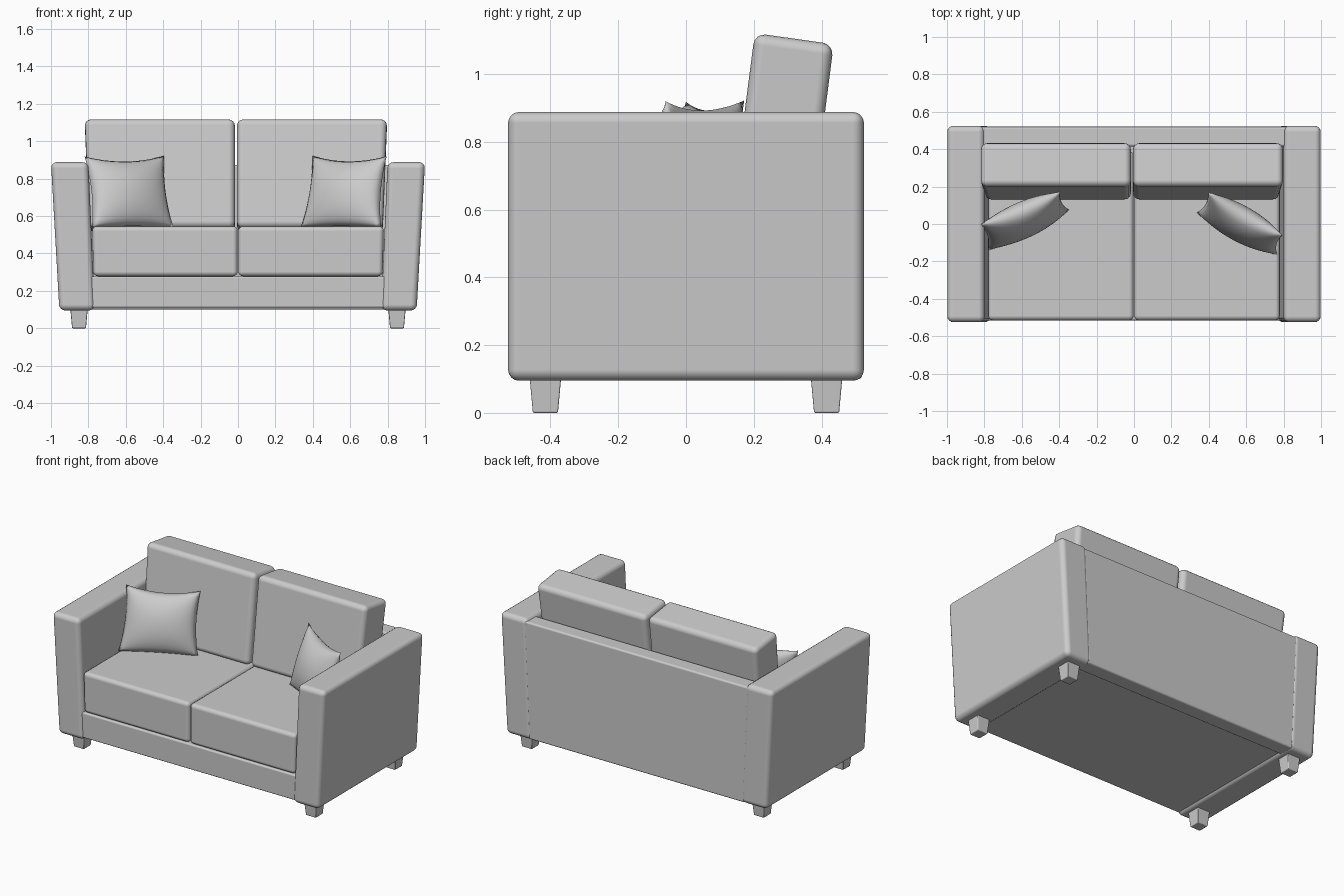
import bpy, bmesh
from mathutils import Vector

if "Cube" in bpy.data.objects:
    bpy.data.objects.remove(bpy.data.objects["Cube"])


def finish(name, bm, bevel=0.0, segments=4):
    bmesh.ops.recalc_face_normals(bm, faces=bm.faces)
    me = bpy.data.meshes.new(name)
    bm.to_mesh(me)
    bm.free()
    ob = bpy.data.objects.new(name, me)
    bpy.context.collection.objects.link(ob)
    for p in me.polygons:
        p.use_smooth = True
    if bevel:
        mod = ob.modifiers.new("soft_edges", 'BEVEL')
        mod.width, mod.segments = bevel, segments
        mod.limit_method = 'NONE'
        mod.harden_normals = True
    return ob


def block(name, bottom, top, bevel):
    """Six-sided block between two rectangles (x0, x1, y0, y1, z_front, z_back)."""
    bm = bmesh.new()
    bmesh.ops.create_cube(bm, size=2)
    for v in bm.verts:
        x0, x1, y0, y1, zf, zb = top if v.co.z > 0 else bottom
        v.co = (x1 if v.co.x > 0 else x0,
                y1 if v.co.y > 0 else y0,
                zb if v.co.y > 0 else zf)
    return finish(name, bm, bevel)


def pillow(name, bl, br, tl, tr, thick=0.085, n=24):
    """Pinched pillow spanned by four corners."""
    bl, br, tl, tr = map(Vector, (bl, br, tl, tr))
    normal = (br - bl).cross(tl - bl).normalized()
    bm = bmesh.new()
    for side in (-1, 1):
        rows = []
        for j in range(n + 1):
            row = []
            for i in range(n + 1):
                u, v = 2 * i / n - 1, 2 * j / n - 1
                # pull the middle of each edge inwards
                a = u * (1 - 0.08 * (1 - v * v))
                b = v * (1 - (0.15 if v > 0 else 0.03) * (1 - u * u))
                s, t = (a + 1) / 2, (b + 1) / 2
                p = bl.lerp(br, s).lerp(tl.lerp(tr, s), t)
                h = thick * max(0, (1 - u * u) * (1 - v * v)) ** 0.55
                row.append(bm.verts.new(p + normal * side * h))
            rows.append(row)
        for j in range(n):
            for i in range(n):
                bm.faces.new((rows[j][i], rows[j][i + 1],
                              rows[j + 1][i + 1], rows[j + 1][i]))
    bmesh.ops.remove_doubles(bm, verts=bm.verts, dist=0.0005)
    return finish(name, bm)


def span(s, inner, outer):
    return tuple(sorted((s * inner, s * outer)))


for s, side in ((-1, "left"), (1, "right")):
    # Arm, leaning outwards
    block(side + "_arm",
          (*span(s, 0.765, 0.955), -0.525, 0.525, 0.095, 0.095),
          (*span(s, 0.80, 1.0), -0.525, 0.525, 0.888, 0.888), 0.032)
    # Tapered feet
    for y, end in ((-0.415, "front"), (0.415, "back")):
        block(f"{side}_{end}_foot",
              (*span(s, 0.813, 0.887), y - 0.037, y + 0.037, 0, 0),
              (*span(s, 0.803, 0.897), y - 0.047, y + 0.047, 0.11, 0.11), 0.005)
    # Seat cushion
    block(side + "_seat_cushion",
          (*span(s, 0.002, 0.773), -0.515, 0.39, 0.278, 0.278),
          (*span(s, 0.002, 0.78), -0.515, 0.39, 0.545, 0.545), 0.025)
    # Reclined back cushion
    shift = -0.011
    x0, x1 = span(s, 0.006, 0.785)
    t0, t1 = span(s, 0.006, 0.808)
    block(side + "_back_cushion",
          (x0 + shift, x1 + shift, 0.128, 0.362, 0.54, 0.51),
          (t0 + shift, t1 + shift, 0.203, 0.436, 1.121, 1.088), 0.033)

# Base and back panel
block("base", (-0.79, 0.79, -0.515, 0.47, 0.11, 0.11),
      (-0.79, 0.79, -0.515, 0.47, 0.278, 0.278), 0.01)
block("back_panel", (-0.79, 0.79, 0.415, 0.52, 0.1, 0.1),
      (-0.825, 0.825, 0.415, 0.52, 0.872, 0.872), 0.012)

# Scatter pillows
pillow("left_pillow", (-0.78, -0.14, 0.54), (-0.345, 0.075, 0.54),
       (-0.82, 0.0, 0.918), (-0.395, 0.172, 0.922))
pillow("right_pillow", (0.335, 0.06, 0.54), (0.765, -0.165, 0.54),
       (0.398, 0.172, 0.922), (0.795, -0.06, 0.92))
